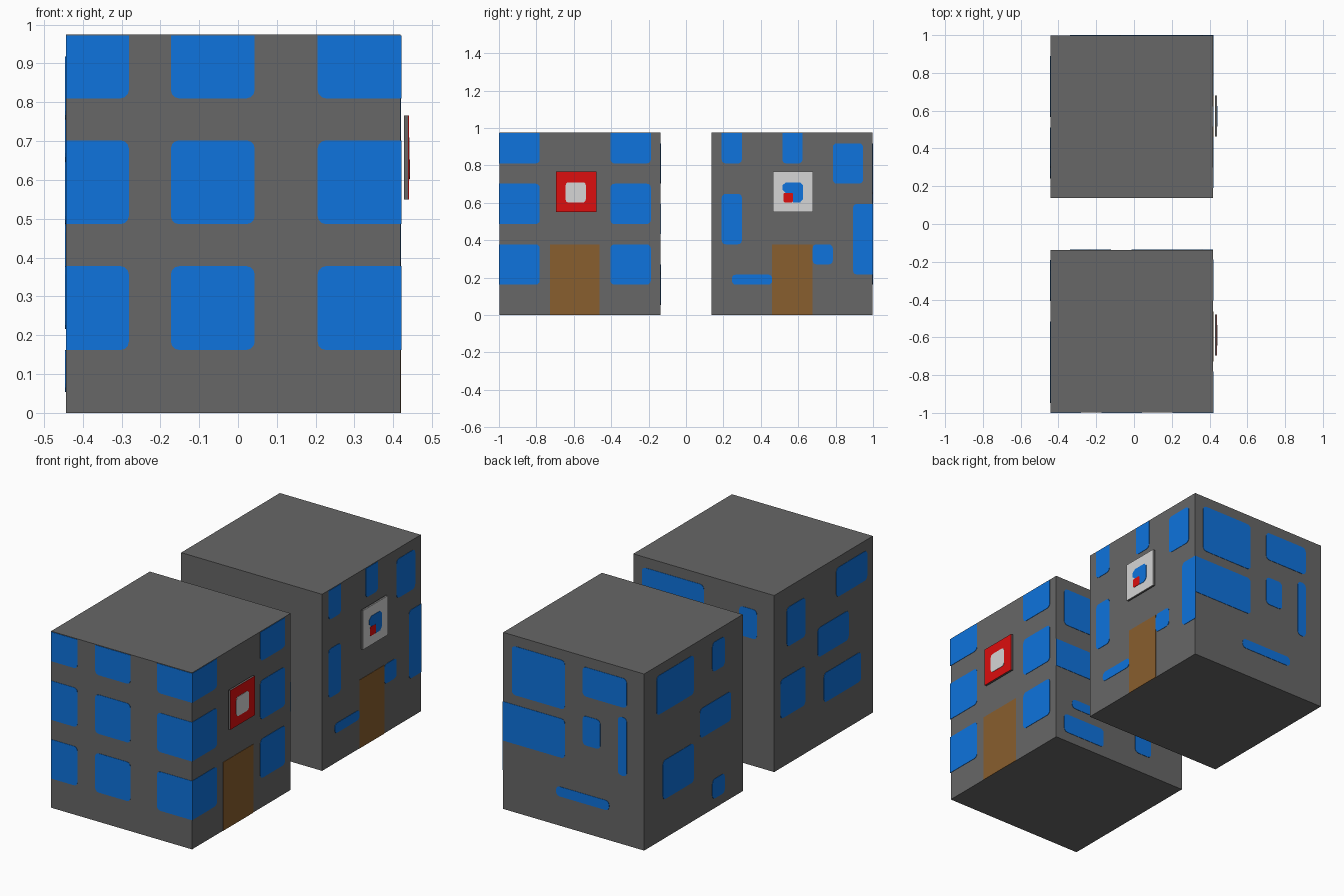
import bpy, bmesh, math
from mathutils import Vector

if "Cube" in bpy.data.objects:
    bpy.data.objects.remove(bpy.data.objects["Cube"])

U = 0.054           # wall grid unit: walls are 16 wide and 18 high
H = 18 * U + 0.003
X0, X1 = -0.443, 0.418
T = 0.002           # thickness of painted plates


def material(name, rgb):
    m = bpy.data.materials.new(name)
    lin = [((c / 255 + 0.055) / 1.055) ** 2.4 if c > 10 else c / 255 / 12.92 for c in rgb]
    m.diffuse_color = (*lin, 1)
    m.use_nodes = True
    m.node_tree.nodes["Principled BSDF"].inputs["Base Color"].default_value = m.diffuse_color
    return m


GREY = material("wall grey", (103, 103, 103))
BLUE = material("window blue", (14, 115, 221))
BROWN = material("door brown", (137, 94, 46))
RED = material("sign red", (220, 14, 14))
WHITE = material("sign white", (214, 214, 214))


def finish(bm, name, mat):
    bmesh.ops.recalc_face_normals(bm, faces=bm.faces)
    me = bpy.data.meshes.new(name)
    bm.to_mesh(me)
    bm.free()
    me.materials.append(mat)
    ob = bpy.data.objects.new(name, me)
    bpy.context.collection.objects.link(ob)


def box(name, lo, hi, mat):
    bm = bmesh.new()
    bmesh.ops.create_cube(bm, size=1)
    for v in bm.verts:
        v.co = [l + (c + 0.5) * (h - l) for c, l, h in zip(v.co, lo, hi)]
    finish(bm, name, mat)


def rounded(a0, a1, z0, z1, r=0.4):
    """Rectangle outline; corners on the wall border stay square."""
    pts = []
    for a, z, sa, sz, start in ((a1, z1, 1, 1, 0), (a0, z1, -1, 1, 90),
                                (a0, z0, -1, -1, 180), (a1, z0, 1, -1, 270)):
        if r == 0 or a in (0, 16) or z in (0, 18):
            pts.append((a, z))
            continue
        for k in range(4):
            t = math.radians(start + 30 * k)
            pts.append((a - sa * r + r * math.cos(t), z - sz * r + r * math.sin(t)))
    return pts


def plates(name, origin, along, out, outlines, mat):
    """Thin plates on a wall, from outlines in grid units."""
    origin, along, out = Vector(origin), Vector(along), Vector(out)
    bm = bmesh.new()
    for pts in outlines:
        vs = [bm.verts.new(origin + along * a * U + Vector((0, 0, z * U))) for a, z in pts]
        face = bm.faces.new(vs)
        new = bmesh.ops.extrude_face_region(bm, geom=[face], use_keep_orig=True)["geom"]
        for g in new:
            if isinstance(g, bmesh.types.BMVert):
                g.co += out * T
    finish(bm, name, mat)


def windows(name, origin, along, out, rects):
    plates(name, origin, along, out, [rounded(*r) for r in rects], BLUE)


# Two block buildings, front and back
YF0, YF1, YB0, YB1 = -0.998, -0.137, 0.137, 0.998
box("front_building", (X0, YF0, 0), (X1, YF1, H), GREY)
box("back_building", (X0, YB0, 0), (X1, YB1, H), GREY)

EAST, WEST, NORTH, SOUTH = (1, 0, 0), (-1, 0, 0), (0, 1, 0), (0, -1, 0)
ROWS = ((3, 7), (9, 13), (15, 18))

# Front building windows
windows("front_building_front_windows", (X0, YF0, 0), EAST, SOUTH,
        [(a, b, *z) for a, b in ((0, 3), (5, 9), (12, 16)) for z in ROWS])
windows("front_building_right_windows", (X1, YF0, 0), NORTH, EAST,
        [(a, b, *z) for a, b in ((0, 4), (11, 15)) for z in ROWS])
windows("front_building_left_windows", (X0, YF1, 0), SOUTH, WEST,
        [(10, 15, 14, 17), (2, 5, 12, 16), (7, 12, 9, 12), (1, 5, 5, 9), (8, 14, 4, 7)])
windows("front_building_back_windows", (X1, YF1, 0), WEST, NORTH,
        [(1, 8, 13, 17), (12, 14, 13, 16), (0, 7, 8, 11), (2, 6, 4, 5),
         (1, 6, 1, 3), (10, 12, 2, 5)])

# Back building windows
windows("back_building_right_windows", (X1, YB0, 0), NORTH, EAST,
        [(1, 3, 15, 18), (7, 9, 15, 18), (12, 15, 13, 17), (1, 3, 7, 12),
         (14, 16, 4, 11), (2, 6, 3, 4), (10, 12, 5, 7)])
windows("back_building_back_windows", (X1, YB1, 0), WEST, NORTH,
        [(1, 7, 13 - 1, 17), (9, 14, 14, 17), (0, 7, 7, 11), (9, 11, 9, 12),
         (13, 14, 7, 13), (6, 12, 3, 4)])
windows("back_building_left_windows", (X0, YB1, 0), SOUTH, WEST,
        [(2, 8, 13, 17), (11, 13, 14, 17), (9, 14, 8, 11), (3, 8, 4, 8), (11, 13, 1, 3)])

# Doors
plates("front_building_door", (X1, YF0, 0), NORTH, EAST, [rounded(5, 9.9, 0, 7, 0)], BROWN)
plates("back_building_door", (X1, YB0, 0), NORTH, EAST, [rounded(6, 10, 0, 7, 0)], BROWN)

# Hanging signs: grey slab, coloured face and emblem
SX = 0.438
for label, y0, face in (("front", -0.695, RED), ("back", 0.464, WHITE)):
    box(label + "_sign", (0.428, y0, 0.55), (SX, y0 + 4 * U, 0.55 + 4 * U), GREY)
    o = (SX, y0, 0.55)
    plates(label + "_sign_face", o, NORTH, EAST, [rounded(0, 4, 0, 4, 0)], face)
    o = (SX + T, y0, 0.55)
    if label == "front":
        plates("front_sign_emblem", o, NORTH, EAST, [rounded(0.95, 2.95, 0.95, 2.95, 0.3)], WHITE)
    else:
        # Blue square with a missing lower left corner, filled by a red patch
        plates("back_sign_emblem", o, NORTH, EAST,
               [[(1.3, 2.95), (2.7, 2.95), (3, 2.65), (3, 1.3), (2.7, 0.95), (2.0, 0.95),
                 (1.9, 1.9), (1.3, 1.9), (0.95, 2.2), (0.95, 2.65)]], BLUE)
        plates("back_sign_patch", (SX + 1.5 * T, y0, 0.55), NORTH, EAST,
               [rounded(1.05, 2.0, 0.97, 1.9, 0.15)], RED)
